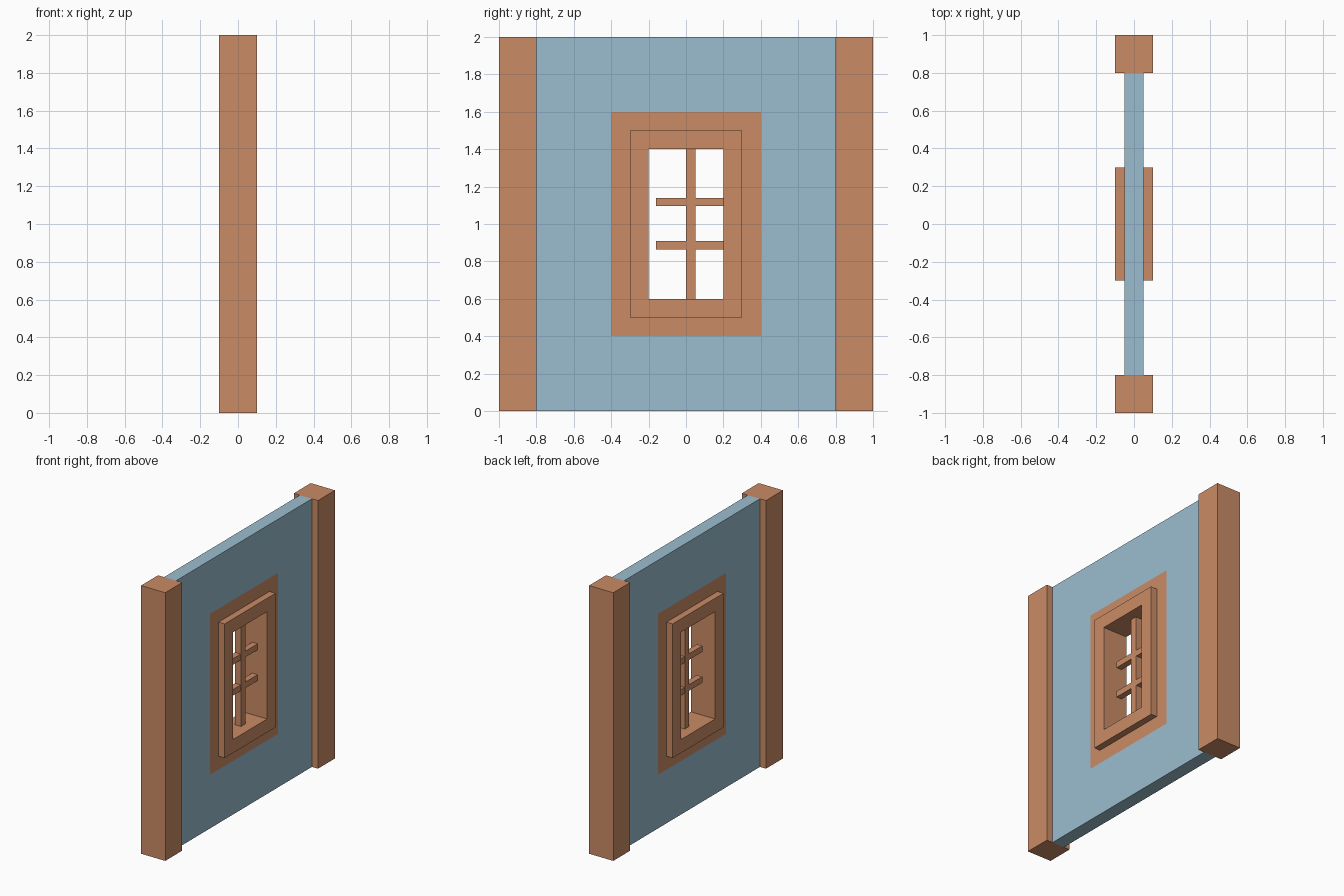
import bpy
import bmesh

if "Cube" in bpy.data.objects:
    bpy.data.objects.remove(bpy.data.objects["Cube"])


def material(name, color):
    mat = bpy.data.materials.new(name)
    mat.diffuse_color = color
    mat.use_nodes = True
    mat.node_tree.nodes["Principled BSDF"].inputs["Base Color"].default_value = mat.diffuse_color
    return mat


wood = material("wood", (0.59, 0.26, 0.13, 1))
plaster = material("plaster", (0.33, 0.51, 0.62, 1))


def add_object(name, bm, mat):
    mesh = bpy.data.meshes.new(name)
    bm.to_mesh(mesh)
    bm.free()
    mesh.materials.append(mat)
    obj = bpy.data.objects.new(name, mesh)
    bpy.context.collection.objects.link(obj)
    return obj


def box(name, lo, hi, mat):
    bm = bmesh.new()
    bmesh.ops.create_cube(bm, size=1)
    for v in bm.verts:
        v.co = [(a + b) / 2 + c * (b - a) for a, b, c in zip(lo, hi, v.co)]
    return add_object(name, bm, mat)


def rect_sweep(name, profile, mat):
    """Join nested rectangles (half width, half height, x) centred on z = 1."""
    bm = bmesh.new()
    rings = [[bm.verts.new((x, sy * w, 1 + sz * h))
              for sy, sz in ((-1, -1), (1, -1), (1, 1), (-1, 1))]
             for w, h, x in profile]
    for a, b in zip(rings, rings[1:]):
        for i in range(4):
            j = (i + 1) % 4
            bm.faces.new((a[i], a[j], b[j], b[i]))
    bmesh.ops.remove_doubles(bm, verts=bm.verts, dist=1e-5)
    return add_object(name, bm, mat)


# Wall panel, open where the window surround sits flush in it
rect_sweep("wall_panel", [(0.4, 0.6, -0.05), (0.8, 1, -0.05),
                          (0.8, 1, 0.05), (0.4, 0.6, 0.05)], plaster)

# Flush surround, raised frame on both sides and the through opening
half = [(0.4, 0.6, 0.05), (0.3, 0.5, 0.05), (0.3, 0.5, 0.1), (0.2, 0.4, 0.1)]
rect_sweep("window_frame", half + [(w, h, -x) for w, h, x in reversed(half)], wood)

# End posts
for side, y in (("front", -1), ("back", 0.8)):
    box(side + "_post", (-0.1, y, 0), (0.1, y + 0.2, 2), wood)

# Window bars
box("vertical_bar", (-0.025, 0, 0.6), (0.025, 0.05, 1.4), wood)
for name, z in (("lower_bar", 0.865), ("upper_bar", 1.095)):
    box(name, (-0.0225, -0.16, z), (0.0225, 0.2, z + 0.045), wood)
